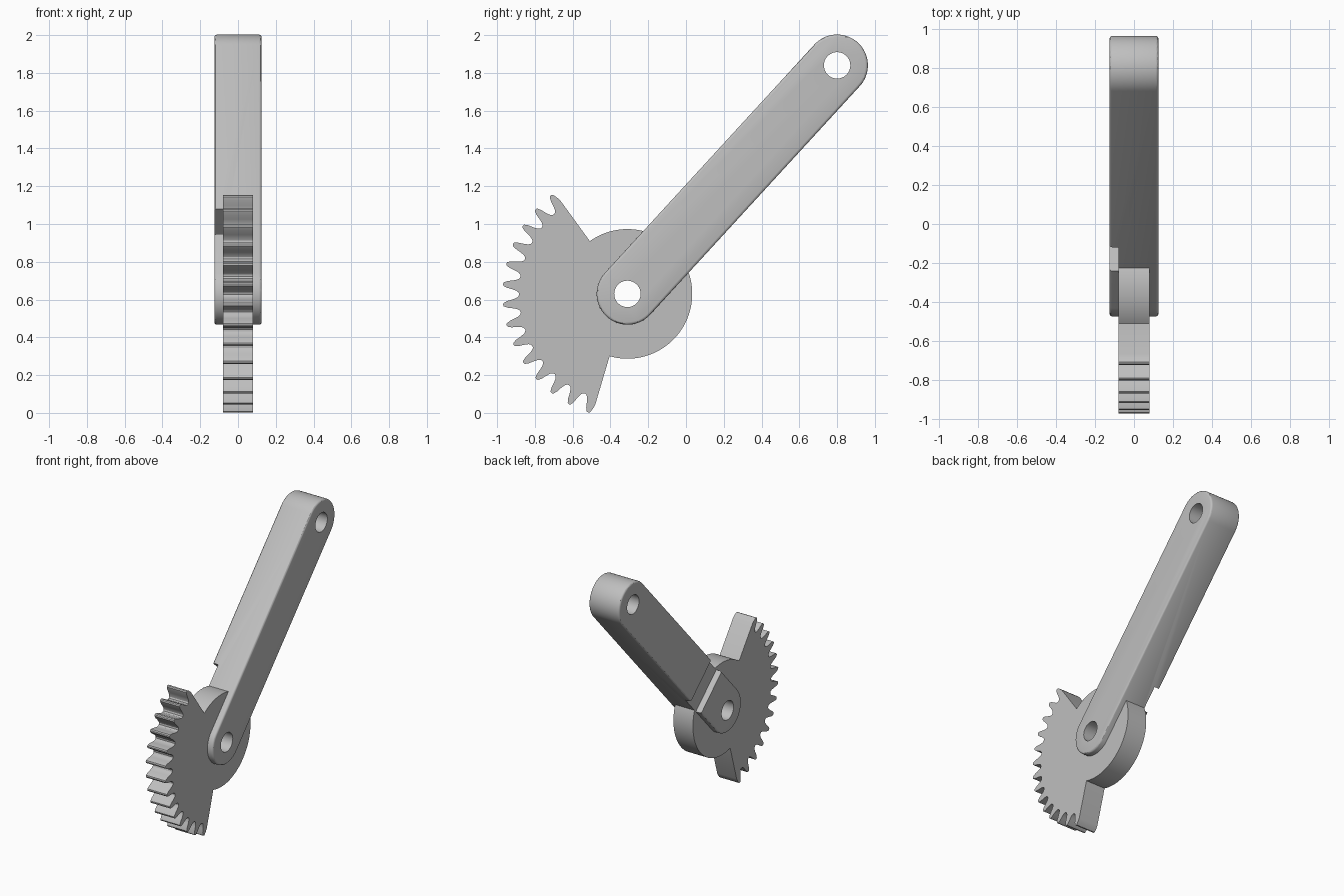
import bpy, bmesh, math
from mathutils import Vector

if "Cube" in bpy.data.objects:
    bpy.data.objects.remove(bpy.data.objects["Cube"])

PIVOT = Vector((-0.31, 0.63))      # lower hole centre in the y-z plane
TIP = Vector((0.80, 1.84))         # upper hole centre
AXIS = (TIP - PIVOT).normalized()
SIDE = Vector((-AXIS.y, AXIS.x))
ARM_R, HOLE_R, HUB_R = 0.163, 0.07, 0.343

grey = bpy.data.materials.new("plain grey")
grey.use_nodes = True
grey.diffuse_color = (0.52, 0.52, 0.52, 1)
grey.node_tree.nodes["Principled BSDF"].inputs["Base Color"].default_value = (0.52, 0.52, 0.52, 1)


def plate(name, outline, x0, x1):
    """Extrude a y-z outline from x0 to x1."""
    bm = bmesh.new()
    face = bm.faces.new([bm.verts.new((x0, p[0], p[1])) for p in outline])
    new = bmesh.ops.extrude_face_region(bm, geom=[face])["geom"]
    bmesh.ops.translate(bm, vec=(x1 - x0, 0, 0),
                        verts=[g for g in new if isinstance(g, bmesh.types.BMVert)])
    bmesh.ops.recalc_face_normals(bm, faces=bm.faces)
    mesh = bpy.data.meshes.new(name)
    bm.to_mesh(mesh)
    bm.free()
    mesh.materials.append(grey)
    obj = bpy.data.objects.new(name, mesh)
    bpy.context.collection.objects.link(obj)
    return obj


def arc(centre, radius, start, end, steps):
    """Points on an arc; angles in degrees from -y, rising towards +z."""
    angles = [math.radians(start + (end - start) * i / steps) for i in range(steps + 1)]
    return [centre + radius * Vector((-math.cos(a), math.sin(a))) for a in angles]


def polar(radius, angle):
    return arc(PIVOT, radius, angle, angle, 1)[0]


def cut(obj, cutter):
    mod = obj.modifiers.new("cut", "BOOLEAN")
    mod.operation = "DIFFERENCE"
    mod.solver = "EXACT"
    mod.object = cutter


def finish(obj):
    """Apply the modifiers and smooth the round surfaces."""
    bpy.ops.object.select_all(action="DESELECT")
    bpy.context.view_layer.objects.active = obj
    obj.select_set(True)
    for mod in list(obj.modifiers):
        bpy.ops.object.modifier_apply(modifier=mod.name)
    bpy.ops.object.shade_smooth_by_angle(angle=math.radians(30))


# Toothed sector: half a tooth as (angle offset, radius), mirrored for each tooth
TOP, BOTTOM, TEETH = 54.5, -74.0, 14
FLANK = [(3.7, 0.577), (2.9, 0.588), (2.2, 0.610), (1.6, 0.638), (0.8, 0.658)]
first, last = TOP - 2.4, BOTTOM + 2.4
pitch = (first - last) / (TEETH - 1)
outline = []
for i in range(TEETH):
    centre = first - i * pitch
    tooth = FLANK + [(0, 0.661)] + [(-a, r) for a, r in reversed(FLANK)]
    outline += [polar(r, centre + a) for a, r in tooth if BOTTOM <= centre + a <= TOP]
    if i < TEETH - 1:
        outline.append(polar(0.573, centre - pitch / 2))
outline += arc(PIVOT, HUB_R, BOTTOM, TOP - 360, 72)
gear = plate("gear_sector", outline, -0.08, 0.08)

# Arm: rounded bar with softened rims
heading = 180 - math.degrees(math.atan2(AXIS.y, AXIS.x))
arm = plate("lever_arm",
            arc(TIP, ARM_R, heading - 90, heading + 90, 40)
            + arc(PIVOT, ARM_R, heading + 90, heading + 270, 40), -0.125, 0.125)
bevel = arm.modifiers.new("soft rims", "BEVEL")
bevel.width, bevel.segments = 0.014, 3
bevel.limit_method = "ANGLE"
bevel.angle_limit = math.radians(40)

# Cutters: two pin holes and a cross notch in one cheek
lower = plate("lower_hole_cutter", arc(PIVOT, HOLE_R, 0, 350, 35), -0.3, 0.3)
upper = plate("upper_hole_cutter", arc(TIP, HOLE_R, 0, 350, 35), -0.3, 0.3)
notch = plate("notch_cutter",
              [PIVOT + AXIS * t + SIDE * s
               for t, s in ((0.28, -0.3), (0.46, -0.3), (0.46, 0.3), (0.28, 0.3))],
              -0.3, -0.08)
cut(gear, lower)
for cutter in (lower, upper, notch):
    cut(arm, cutter)
for part in (gear, arm):
    finish(part)
for cutter in (lower, upper, notch):
    bpy.data.objects.remove(cutter)
